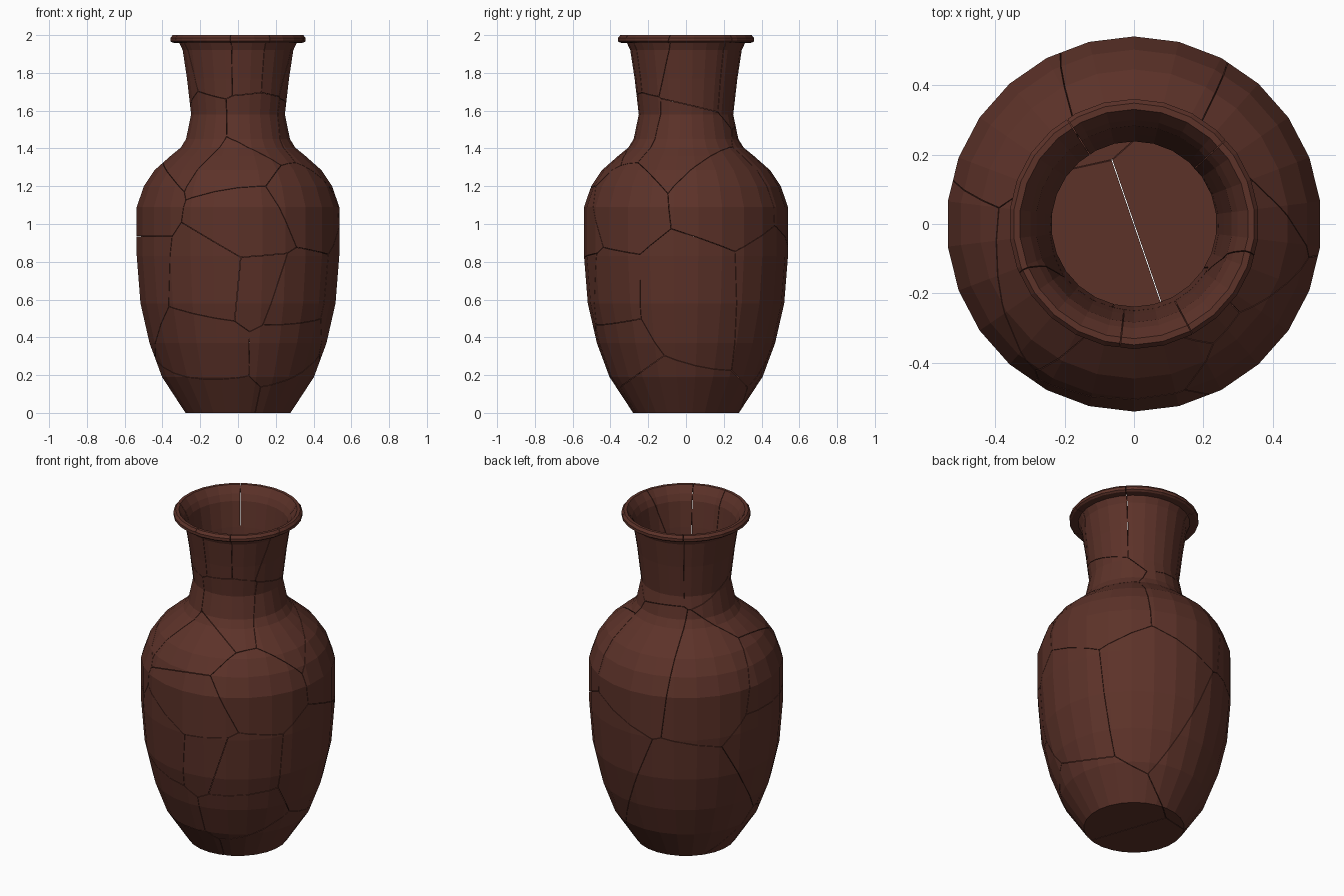
import bpy, bmesh, math
from mathutils import Vector

if "Cube" in bpy.data.objects:
    bpy.data.objects.remove(bpy.data.objects["Cube"])

SIDES = 26
HALF_CRACK = 0.0012

# Profile (radius, height) of the outer wall, bottom to rim
OUTER = [(0.28, 0), (0.405, 0.19), (0.472, 0.37), (0.52, 0.58), (0.54, 0.83),
         (0.54, 1.09), (0.502, 1.20), (0.445, 1.285), (0.36, 1.36), (0.305, 1.405),
         (0.277, 1.45), (0.25, 1.58), (0.272, 1.77), (0.295, 1.92), (0.312, 1.957)]
RIM = [(0.35, 1.96), (0.36, 1.968), (0.36, 1.985), (0.348, 2.0), (0.33, 2.0)]
WALL = 0.012
INNER = [(r - WALL, max(z, 0.025)) for r, z in reversed(OUTER)]
PROFILE = OUTER + RIM + INNER

clay = bpy.data.materials.new("brown_clay")
clay.diffuse_color = (0.108, 0.032, 0.022, 1)
clay.use_nodes = True
clay.node_tree.nodes["Principled BSDF"].inputs["Base Color"].default_value = clay.diffuse_color


def lathe():
    """Closed vase shell with a flat underside and an inner floor."""
    bm = bmesh.new()
    rings = []
    for r, z in PROFILE:
        ring = []
        for i in range(SIDES):
            a = -math.pi / 2 + 2 * math.pi * i / SIDES
            ring.append(bm.verts.new((r * math.cos(a), r * math.sin(a), z)))
        rings.append(ring)
    for lo, hi in zip(rings, rings[1:]):
        for i in range(SIDES):
            j = (i + 1) % SIDES
            bm.faces.new((lo[i], lo[j], hi[j], hi[i]))
    bm.faces.new(list(reversed(rings[0])))
    bm.faces.new(rings[-1])
    return bm


def radius_at(z):
    for (r0, z0), (r1, z1) in zip(OUTER, OUTER[1:]):
        if z0 <= z <= z1:
            return r0 + (r1 - r0) * (z - z0) / (z1 - z0)
    return OUTER[-1][0]


# Shard centres: (degrees from the front towards +x, height)
CENTRES = [
    (11.4, 0.66), (-11.4, 0.68), (32, 0.60), (8.5, 1.0), (41, 1.15),    # front belly
    (-19, 0.33), (34, 0.34), (-19, 0.04), (57, 0.04),                   # base
    (5, 1.35), (25, 1.45), (-50, 1.44),                                 # front shoulder
    (-27, 1.93), (14, 1.93), (42, 1.93), (100, 1.85), (165, 1.85), (-100, 1.85),  # neck
    (92, 0.58), (118, 1.22), (80, 1.42), (150, 0.62),                   # right
    (180, 1.25), (-148, 0.40), (-130, 1.2), (-75, 0.75), (-75, 1.12),   # back and left
]
points = []
for deg, z in CENTRES:
    a, r = math.radians(deg), radius_at(z)
    points.append(Vector((r * math.sin(a), -r * math.cos(a), z)))

# Split the vase into solid shards with a hairline gap between them
for n, p in enumerate(points):
    bm = lathe()
    for q in sorted(points, key=lambda v: (v - p).length)[1:]:
        no = (q - p).normalized()
        co = (p + q) / 2 - no * HALF_CRACK
        if max((v.co - co).dot(no) for v in bm.verts) < 0:
            continue
        cut = bmesh.ops.bisect_plane(bm, geom=bm.verts[:] + bm.edges[:] + bm.faces[:],
                                     plane_co=co, plane_no=no, clear_outer=True)
        if not bm.verts:
            break
        edges = [e for e in cut["geom_cut"] if isinstance(e, bmesh.types.BMEdge)]
        if edges:
            bmesh.ops.triangle_fill(bm, edges=edges, use_beauty=True, normal=no)
    if bm.faces:
        bmesh.ops.recalc_face_normals(bm, faces=bm.faces[:])
        mesh = bpy.data.meshes.new(f"vase_shard_{n + 1:02d}")
        bm.to_mesh(mesh)
        mesh.materials.append(clay)
        obj = bpy.data.objects.new(mesh.name, mesh)
        bpy.context.collection.objects.link(obj)
    bm.free()
